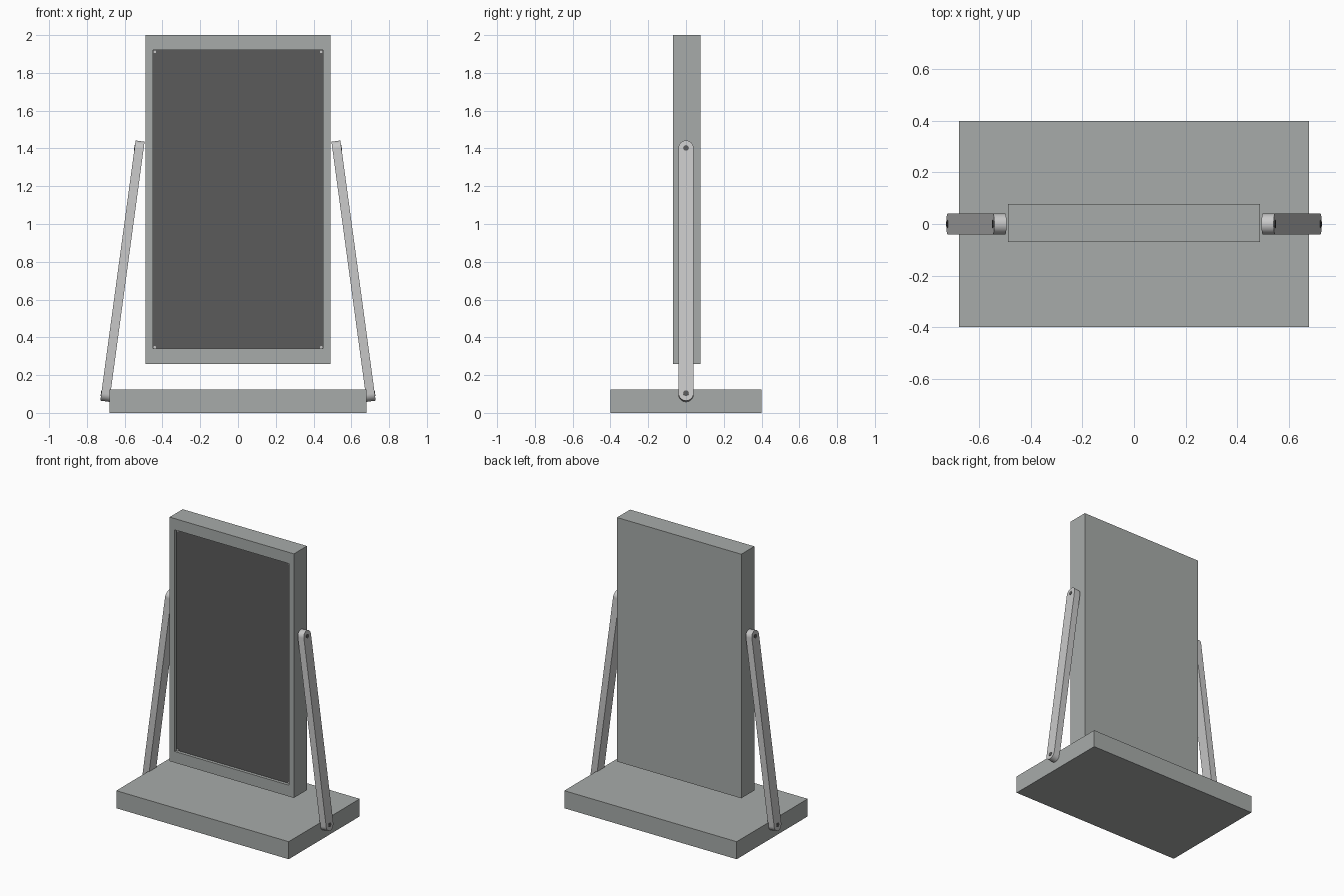
import bpy, bmesh, math
from mathutils import Vector, Matrix

if "Cube" in bpy.data.objects:
    bpy.data.objects.remove(bpy.data.objects["Cube"])


def material(name, r, g, b):
    m = bpy.data.materials.new(name)
    m.diffuse_color = (r, g, b, 1)
    m.use_nodes = True
    m.node_tree.nodes["Principled BSDF"].inputs["Base Color"].default_value = m.diffuse_color
    return m


GREY = material("painted grey", 0.39, 0.41, 0.40)
DARK = material("dark glass", 0.105, 0.105, 0.105)
STEEL = material("light steel", 0.58, 0.58, 0.58)


def finish(bm, name, mat, smooth=False):
    bmesh.ops.recalc_face_normals(bm, faces=bm.faces)
    me = bpy.data.meshes.new(name)
    bm.to_mesh(me)
    bm.free()
    me.materials.append(mat)
    ob = bpy.data.objects.new(name, me)
    bpy.context.collection.objects.link(ob)
    if smooth:
        bpy.ops.object.select_all(action='DESELECT')
        ob.select_set(True)
        bpy.context.view_layer.objects.active = ob
        bpy.ops.object.shade_smooth_by_angle(angle=math.radians(30))
    return ob


def box_bm(lo, hi):
    bm = bmesh.new()
    lo, hi = Vector(lo), Vector(hi)
    mid, size = (lo + hi) / 2, hi - lo
    bmesh.ops.create_cube(bm, size=1, matrix=Matrix.Translation(mid) @ Matrix.Diagonal((*size, 1)))
    return bm


def disc(name, centre, axis, radius, depth, mat):
    bm = bmesh.new()
    rot = Vector(axis).to_track_quat('Z', 'Y').to_matrix().to_4x4()
    bmesh.ops.create_cone(bm, cap_ends=True, segments=16, radius1=radius, radius2=radius,
                          depth=depth, matrix=Matrix.Translation(centre) @ rot)
    return finish(bm, name, mat, True)


# Base slab
finish(box_bm((-0.68, -0.4, 0), (0.68, 0.4, 0.125)), "base", GREY)

# Board with a recessed dark front panel
Y0, Y1, RECESS = -0.07, 0.077, 0.022
bm = box_bm((-0.49, Y0, 0.26), (0.49, Y1, 2.0))
bm.normal_update()
front = min(bm.faces, key=lambda f: f.calc_center_median().y)
bmesh.ops.inset_region(bm, faces=[front], thickness=0.04)
for v in front.verts:
    v.co.z = 0.34 if v.co.z < 1 else 1.92
    v.co.x = math.copysign(0.45, v.co.x)
inner = bmesh.ops.extrude_discrete_faces(bm, faces=[front])["faces"][0]
bmesh.ops.translate(bm, verts=inner.verts, vec=(0, RECESS, 0))
inner.material_index = 1
board = finish(bm, "board", GREY)
board.data.materials.append(DARK)

# Small screws in the panel corners
for x in (-0.44, 0.44):
    for z in (0.347, 1.911):
        disc("panel_screw", (x, Y0 + RECESS - 0.002, z), (0, 1, 0), 0.007, 0.006, STEEL)

# Leaning side arms with round ends, plus flush pivot pins
R, T, N = 0.04, 0.048, 16
for s, side in ((1, "right"), (-1, "left")):
    top, bottom = Vector((s * 0.500, 0, 1.396)), Vector((s * 0.676, 0, 0.098))
    up = (top - bottom).normalized()
    out = Vector((s * up.z, 0, -s * up.x))
    if out.x * s < 0:
        out = -out
    across = Vector((0, 1, 0))
    pts = []
    for centre, start in ((top, 0), (bottom, math.pi)):
        for i in range(N + 1):
            a = start + math.pi * i / N
            pts.append(centre + across * R * math.cos(a) + up * R * math.sin(a))
    bm = bmesh.new()
    face = bm.faces.new([bm.verts.new(p) for p in pts])
    ext = bmesh.ops.extrude_face_region(bm, geom=[face])["geom"]
    bmesh.ops.translate(bm, verts=[g for g in ext if isinstance(g, bmesh.types.BMVert)], vec=out * T)
    finish(bm, side + "_arm", STEEL, True)
    for c in (top, bottom):
        disc(side + "_pivot_pin", c + out * (T / 2 + 0.001), out, 0.015, T + 0.002, DARK)
